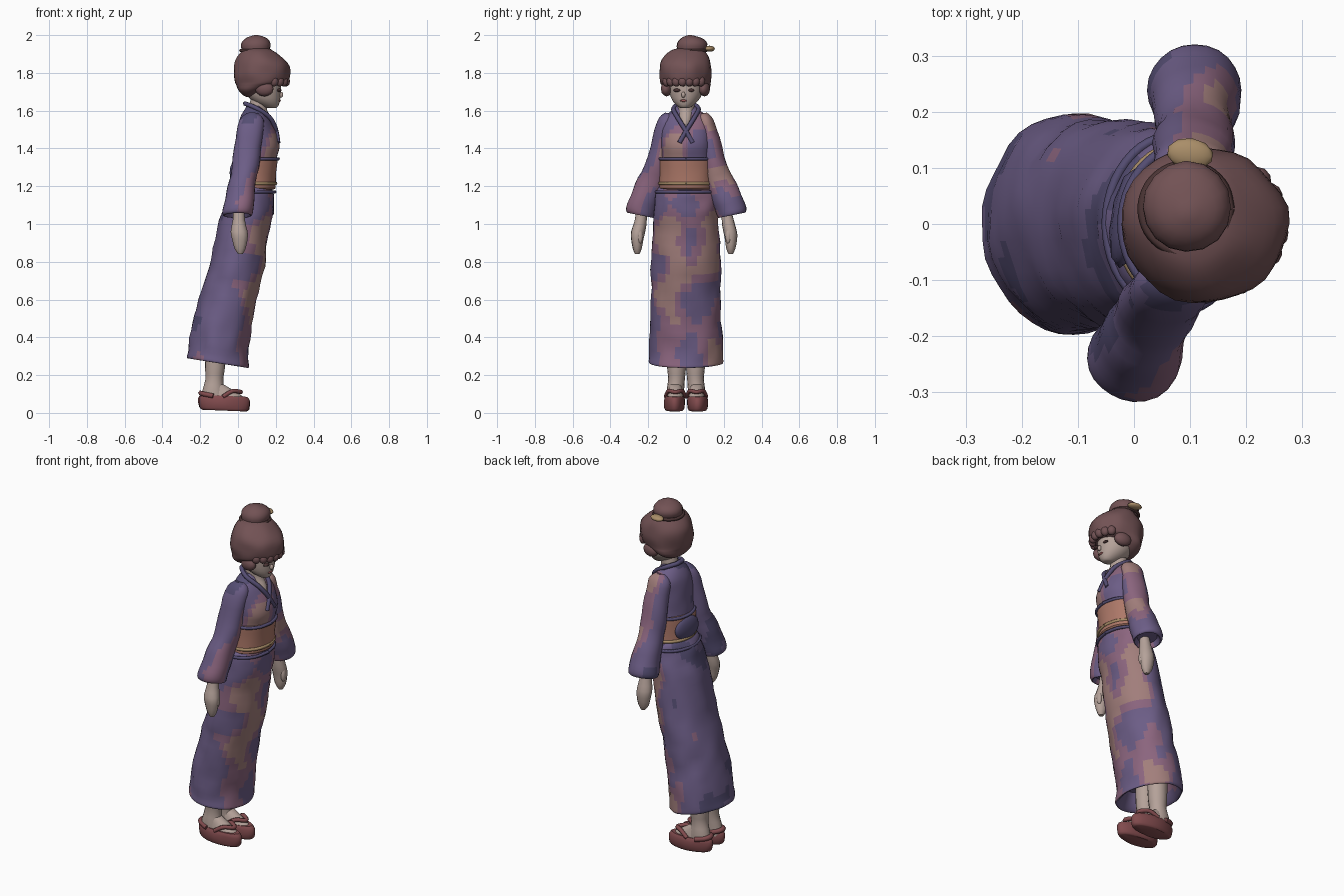
import bpy, bmesh, math
from mathutils import Vector, noise

def mat(name, r, g, b):
    m = bpy.data.materials.new(name)
    m.diffuse_color = (r, g, b, 1)
    return m

PURPLE = mat("purple_cloth", .15, .11, .24)
DARK = mat("dark_cloth", .09, .075, .17)
ROSE = mat("rose_print", .26, .13, .21)
PEACH = mat("peach_print", .36, .21, .20)
SASH = mat("sash", .42, .19, .14)
GOLD = mat("gold", .40, .27, .14)
HAIR = mat("hair", .17, .085, .09)
SKIN = mat("skin", .46, .36, .32)
RED = mat("sandal_red", .22, .07, .075)
INK = mat("ink", .07, .035, .035)
LIP = mat("lip", .33, .10, .10)

def smooth(ob, angle=40):
    bpy.ops.object.select_all(action='DESELECT')
    ob.select_set(True)
    bpy.context.view_layer.objects.active = ob
    bpy.ops.object.shade_smooth_by_angle(angle=math.radians(angle))

def spline(rows, sub):
    """Catmull-Rom resampling of rows of numbers."""
    p = [rows[0]] + list(rows) + [rows[-1]]
    out = []
    for i in range(1, len(p) - 2):
        for k in range(sub):
            t = k / sub
            out.append([.5 * (2*b + (c-a)*t + (2*a-5*b+4*c-d)*t*t + (3*b-a-3*c+d)*t**3)
                        for a, b, c, d in zip(p[i-1], p[i], p[i+1], p[i+2])])
    return out + [list(rows[-1])]

def loft(name, rings, m, segs=24, sub=3, yaw=0, tilt=(0, 0), rough=0, print_amount=None):
    """Skin of elliptical rings (x, y, z, rx, ry); optional wrinkles and printed patches."""
    bm = bmesh.new()
    loops = []
    ca, sa = math.cos(math.radians(yaw)), math.sin(math.radians(yaw))
    for x, y, z, rx, ry in spline(rings, sub):
        loop = []
        for i in range(segs):
            a = math.tau * i / segs
            n = noise.noise(Vector((x + rx*math.cos(a), y + ry*math.sin(a), z)) * 11)
            u, v = (rx + rough*n) * math.cos(a), (ry + rough*n) * math.sin(a)
            loop.append(bm.verts.new((x + u*ca - v*sa, y + u*sa + v*ca, z + tilt[0]*u + tilt[1]*v)))
        loops.append(loop)
    for a, b in zip(loops, loops[1:]):
        for i in range(segs):
            j = (i + 1) % segs
            bm.faces.new((a[i], a[j], b[j], b[i]))
    bm.faces.new(loops[0])
    bm.faces.new(loops[-1])
    bmesh.ops.recalc_face_normals(bm, faces=bm.faces)
    mats = [m]
    if print_amount is not None:
        mats += [ROSE, PEACH, DARK]
        for f in bm.faces:
            c = f.calc_center_median()
            s = noise.noise(Vector((c.x*6, c.y*6 + 3, c.z*5))) + print_amount + .4 * f.normal.x
            f.material_index = 2 if s > .55 else 1 if s > .3 else 3 if s < -.55 else 0
    return finish(name, bm, mats)

def finish(name, bm, mats):
    me = bpy.data.meshes.new(name)
    bm.to_mesh(me)
    bm.free()
    ob = bpy.data.objects.new(name, me)
    bpy.context.collection.objects.link(ob)
    for k in mats:
        me.materials.append(k)
    smooth(ob)
    return ob

def blob(name, loc, size, m, yaw=0):
    bm = bmesh.new()
    bmesh.ops.create_icosphere(bm, subdivisions=2, radius=1)
    ob = finish(name, bm, [m])
    ob.location, ob.scale = loc, size
    ob.rotation_euler.z = math.radians(yaw)
    return ob

def tube(name, pts, r, m):
    cu = bpy.data.curves.new(name, 'CURVE')
    cu.dimensions, cu.bevel_depth, cu.bevel_resolution = '3D', r, 1
    cu.use_fill_caps = True
    s = cu.splines.new('POLY')
    rows = spline(pts, 4)
    s.points.add(len(rows) - 1)
    for q, c in zip(s.points, rows):
        q.co = (*c, 1)
    cu.materials.append(m)
    ob = bpy.data.objects.new(name, cu)
    bpy.context.collection.objects.link(ob)
    bpy.ops.object.select_all(action='DESELECT')
    ob.select_set(True)
    bpy.context.view_layer.objects.active = ob
    bpy.ops.object.convert(target='MESH')

# leaning skirt with recessed hem
loft("skirt", [(-.10, 0, .36, .11, .14), (-.108, 0, .275, .145, .178), (-.108, 0, .268, .162, .196),
               (-.105, 0, .31, .16, .197), (-.085, 0, .45, .152, .19), (-.047, 0, .62, .146, .186),
               (-.003, 0, .8, .14, .183), (.034, 0, 1.0, .133, .175), (.062, 0, 1.1, .126, .165),
               (.073, 0, 1.17, .117, .155), (.078, 0, 1.2, .1, .13)],
     PURPLE, 40, 4, tilt=(-.16, 0), rough=.012, print_amount=.08)
# upper garment
loft("bodice", [(.078, 0, 1.14, .105, .13), (.08, 0, 1.25, .105, .13), (.095, 0, 1.35, .11, .13),
                (.106, 0, 1.41, .113, .135), (.102, 0, 1.48, .103, .138), (.092, 0, 1.54, .085, .13),
                (.088, 0, 1.58, .066, .10), (.09, 0, 1.61, .052, .065), (.09, 0, 1.625, .045, .05)],
     PURPLE, 32, 3, yaw=-9, rough=.006, print_amount=-.12)
# sash, cord and waist fold
loft("sash", [(.083, 0, 1.185, .10, .125), (.084, 0, 1.19, .114, .139), (.088, 0, 1.265, .112, .139),
              (.095, 0, 1.345, .117, .14), (.095, 0, 1.35, .10, .125)], SASH, 32, 2, yaw=-6, rough=.005)
for nm, x, z, rx, ry, m in (("waist_fold", .073, 1.17, .122, .157, DARK),
                            ("sash_top_edge", .096, 1.345, .117, .139, DARK),
                            ("sash_cord", .087, 1.215, .113, .139, GOLD)):
    tube(nm, [(x + rx*math.cos(a*math.tau/12), ry*math.sin(a*math.tau/12), z) for a in range(13)], .009, m)
# bow panel on the back
blob("sash_back_pad", (-.012, .01, 1.27), (.03, .09, .07), DARK, -9)

# sleeves and hands, the left arm swings forward
for s, side in ((-1, "right"), (1, "left")):
    def ring(t, y, z, rx, ry):
        return (.088 + .015*s + t * (-.035 + .04*s), s*y, z, rx, ry)
    loft(side + "_sleeve", [ring(0, .085, 1.585, .03, .025), ring(.05, .10, 1.55, .062, .044),
                            ring(.2, .126, 1.45, .072, .053), ring(.45, .155, 1.3, .069, .062),
                            ring(.7, .193, 1.2, .072, .074), ring(.9, .228, 1.11, .08, .079),
                            ring(1, .24, 1.06, .082, .077), ring(1, .238, 1.045, .07, .066),
                            ring(1, .235, 1.07, .055, .05)],
         PURPLE, 24, 3, tilt=(0, .2*s), rough=.008, print_amount=.05 if s > 0 else -.05)
    hx, hy = (.004, .258) if s < 0 else (.105, .238)
    loft(side + "_hand", [(hx, s*(hy-.03), 1.10, .03, .028), (hx, s*(hy-.018), 1.02, .03, .03),
                          (hx, s*(hy-.004), .96, .044, .037), (hx+.003, s*hy, .92, .042, .033),
                          (hx+.006, s*hy, .87, .03, .023), (hx+.008, s*hy, .842, .012, .012)],
         SKIN, 12, 2, rough=.006)
    blob(side + "_thumb", (hx+.033, s*(hy-.014), .935), (.014, .016, .04), SKIN)
    # leg, foot and sandal
    fy = s * .056
    loft(side + "_leg", [(-.12, s*.05, .36, .055, .052), (-.122, s*.05, .24, .053, .05),
                         (-.125, s*.05, .18, .047, .044), (-.13, fy, .12, .058, .046),
                         (-.125, fy, .07, .07, .045)], SKIN, 16, 2)
    loft(side + "_foot", [(-.075, fy, .05, .12, .045), (-.072, fy, .085, .115, .045),
                          (-.09, fy, .12, .08, .038), (-.115, fy, .155, .04, .03)],
         SKIN, 20, 2, tilt=(-.12, 0))
    loft(side + "_sandal", [(-.073, fy*1.07, .012, .115, .044), (-.073, fy*1.07, .025, .132, .052),
                            (-.073, fy*1.07, .07, .138, .054), (-.073, fy*1.07, .09, .122, .046)],
         RED, 24, 2, tilt=(-.04, 0), rough=.006)
    tube(side + "_sandal_strap", [(-.08, fy-.05, .085), (-.03, fy-.036, .115), (.015, fy, .11),
                                  (-.03, fy+.036, .115), (-.08, fy+.05, .085)], .012, RED)
    tube(side + "_heel_guard", [(-.13, fy-.048, .09), (-.18, fy-.03, .1), (-.197, fy, .105),
                                (-.18, fy+.03, .1), (-.13, fy+.048, .09)], .014, RED)
    # crossed collar band
    tube(side + "_collar", [(.212, -s*.035, 1.43), (.20, s*.005, 1.5), (.168, s*.045, 1.565),
                            (.10, s*.066, 1.612), (.045, s*.03, 1.635), (.04, 0, 1.637)], .013, DARK)
    # eye, brow and side curl
    blob(side + "_eye", (.219, s*.037 - .012, 1.708), (.012, .02, .009), INK, -10)
    blob(side + "_side_curl", (.15 + s*.01, s*.1 - .003, 1.715), (.05, .03, .04), HAIR, -10)

# neck and open chest
loft("neck", [(.13, 0, 1.49, .062, .022), (.12, 0, 1.55, .066, .04), (.105, 0, 1.60, .05, .045),
              (.11, 0, 1.65, .045, .045), (.12, 0, 1.72, .045, .045)], SKIN, 16, 2, yaw=-5)
# face
loft("face", [(.178, -.006, 1.613, .02, .02), (.17, -.006, 1.622, .042, .036), (.15, -.004, 1.65, .072, .066),
              (.135, 0, 1.69, .092, .086), (.132, 0, 1.74, .096, .09), (.13, 0, 1.82, .09, .09)],
     SKIN, 24, 2, yaw=-10)
blob("nose", (.228, -.014, 1.684), (.012, .011, .016), SKIN)
blob("lips", (.217, -.012, 1.653), (.01, .02, .007), LIP)

# hair cap with fringe overhang
loft("hair", [(.062, .008, 1.672, .02, .04), (.068, .008, 1.685, .05, .075), (.078, .006, 1.71, .08, .11),
              (.105, .003, 1.735, .115, .125), (.124, 0, 1.752, .14, .13), (.127, 0, 1.80, .147, .14),
              (.123, 0, 1.85, .138, .134), (.112, .005, 1.895, .108, .108), (.102, .01, 1.925, .07, .075),
              (.1, .015, 1.935, .02, .02)], HAIR, 32, 3, yaw=-10, rough=.012)
for i in range(7):
    a = math.radians(-60 + 17*i)
    blob("fringe_lock", (.127 + .128*math.cos(a), .118*math.sin(a), 1.755), (.022, .024, .028), HAIR,
         math.degrees(a))
# topknot, its tie and side ornament
loft("topknot", [(.095, .025, 1.89, .066, .068), (.093, .028, 1.925, .077, .078), (.092, .03, 1.955, .08, .08),
                 (.094, .03, 1.98, .062, .062), (.096, .025, 1.993, .035, .035), (.097, .022, 2.0, .01, .01)],
     HAIR, 16, 2, rough=.008)
tube("topknot_tie", [(.093 + .078*math.cos(a*math.tau/12), .027 + .078*math.sin(a*math.tau/12), 1.918)
                     for a in range(13)], .009, INK)
blob("hair_ornament", (.10, .125, 1.928), (.042, .028, .016), GOLD, -8)
